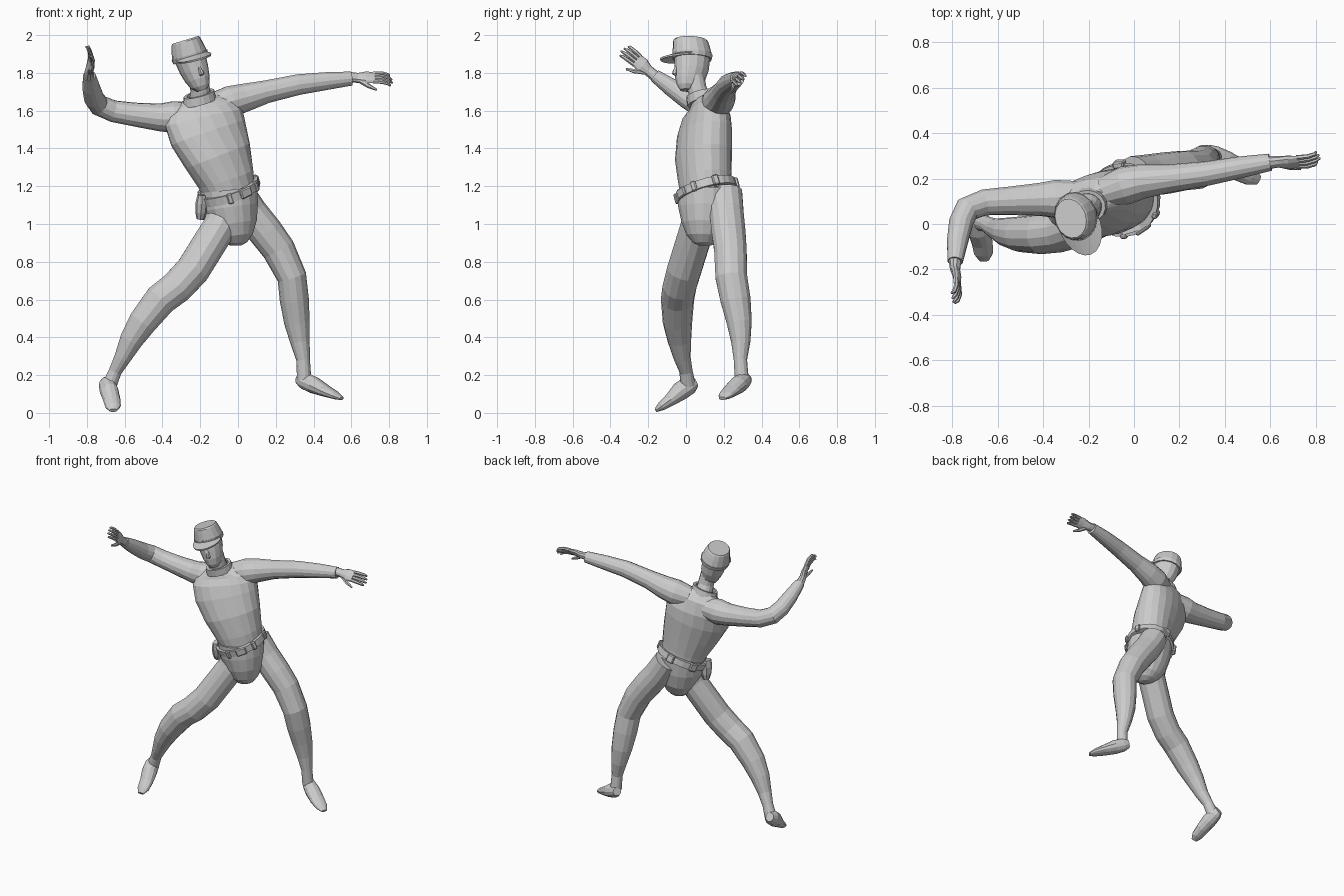
import bpy, bmesh
from math import sin, cos, pi, radians, copysign
from mathutils import Vector, Matrix


def tube(bm, rows, ref=(1, 0, 0), n=14, axis=None, closed=False, sq=1):
    """Loft elliptical rings; a row is x, y, z, half width[, half depth[, yaw]]. sq < 1 squares the section."""
    pts = [Vector(r[:3]) for r in rows]
    p = lambda v: copysign(abs(v) ** sq, v)
    rings = []
    for i, r in enumerate(rows):
        t = Vector(axis) if axis else pts[min(i + 1, len(pts) - 1)] - pts[max(i - 1, 0)]
        t.normalize()
        s = Vector(ref)
        if len(r) > 5:
            s = Vector((cos(radians(r[5])), sin(radians(r[5])), 0))
        s = (s - t * s.dot(t)).normalized()
        u = t.cross(s)
        a = r[3]
        b = r[4] if len(r) > 4 else a
        rings.append([bm.verts.new(pts[i] + s * a * p(cos(2 * pi * k / n)) + u * b * p(sin(2 * pi * k / n)))
                      for k in range(n)])
    pairs = list(zip(rings, rings[1:])) + ([(rings[-1], rings[0])] if closed else [])
    for lo, hi in pairs:
        for k in range(n):
            m = (k + 1) % n
            bm.faces.new((lo[k], lo[m], hi[m], hi[k]))
    if not closed:
        bm.faces.new(rings[0][::-1])
        bm.faces.new(rings[-1])


def finish(name, bm, mat=None):
    bmesh.ops.recalc_face_normals(bm, faces=bm.faces)
    me = bpy.data.meshes.new(name)
    bm.to_mesh(me)
    bm.free()
    ob = bpy.data.objects.new(name, me)
    bpy.context.collection.objects.link(ob)
    if mat:
        ob.matrix_world = mat
    return ob


def part(name, rows, mat=None, **kw):
    bm = bmesh.new()
    tube(bm, rows, **kw)
    return finish(name, bm, mat)


# Torso and hips
part("torso", [(-.045, .11, 1.16, .14, .13, 35), (-.065, .10, 1.24, .157, .132, 30),
               (-.108, .092, 1.36, .19, .134, 25), (-.158, .098, 1.48, .215, .126, 20),
               (-.18, .107, 1.56, .218, .112, 17), (-.192, .108, 1.62, .19, .088, 15),
               (-.2, .09, 1.665, .095, .06, 15)], n=20, sq=.92)
part("pelvis", [(-.05, .105, 1.18, .155, .15, 35), (-.04, .105, 1.09, .148, .147, 35),
                (-.025, .105, 1.00, .125, .13, 35), (-.015, .1, .935, .092, .1, 35),
                (-.012, .1, .9, .058, .065, 35), (-.012, .1, .885, .025, .03, 35)], n=18)

# Legs
part("right_leg", [(-.06, .09, 1.09, .09), (-.10, .06, .98, .092), (-.24, -.01, .755, .092),
                   (-.325, -.035, .665, .09), (-.41, -.045, .60, .088), (-.505, -.045, .48, .078),
                   (-.565, -.035, .385, .063), (-.612, -.02, .29, .045), (-.65, 0, .22, .035),
                   (-.68, .01, .15, .04)], ref=(0, 1, 0))
part("left_leg", [(.0, .2, 1.16, .09, .1), (.065, .215, 1.06, .092), (.145, .225, .96, .092),
                  (.215, .235, .865, .088), (.285, .24, .72, .078, .086), (.298, .262, .6, .077, .082),
                  (.312, .282, .48, .068, .068), (.328, .29, .377, .052), (.345, .288, .28, .036),
                  (.35, .295, .18, .038)], ref=(1, 0, 0))

# Feet, toes pointing down
part("right_foot", [(-.7, .05, .165, .028, .03), (-.693, .02, .15, .045, .05), (-.682, -.03, .115, .05, .05),
                    (-.668, -.085, .068, .046, .034), (-.662, -.13, .035, .042, .024),
                    (-.66, -.16, .013, .022, .01)], ref=(1, 0, 0), n=12)
part("left_foot", [(.32, .325, .18, .028, .028), (.35, .305, .17, .042, .045), (.40, .275, .148, .05, .046),
                   (.46, .24, .118, .05, .033), (.515, .21, .093, .042, .022),
                   (.55, .192, .076, .02, .009)], ref=(.5, .87, 0), n=12)

# Sleeves
part("right_arm", [(-.24, .12, 1.575, .07), (-.34, .11, 1.565, .085), (-.42, .108, 1.565, .073),
                   (-.55, .102, 1.58, .063), (-.66, .095, 1.597, .058), (-.735, .065, 1.628, .057),
                   (-.762, .005, 1.665, .054), (-.778, -.08, 1.725, .047), (-.787, -.165, 1.785, .034)],
     ref=(0, .5, .85))
part("left_arm", [(-.13, .14, 1.625, .07), (-.04, .17, 1.648, .085), (.04, .188, 1.67, .076),
                  (.15, .2, 1.70, .062), (.32, .222, 1.738, .054, .056), (.47, .25, 1.757, .048),
                  (.6, .272, 1.77, .038)], ref=(0, 1, 0))


# Hands: palm, four fingers, thumb
def hand(name, wrist, d, w, bend, k0=1):
    d, w, o = Vector(d).normalized(), Vector(w), Vector(wrist)
    w = (w - d * w.dot(d)).normalized()
    nrm = d.cross(w) * bend
    bm = bmesh.new()
    at = lambda l, s, h=0: tuple(o + d * l * k0 + w * s + nrm * h)
    tube(bm, [at(-.03, 0) + (.03, .028), at(.02, 0) + (.029, .022), at(.06, 0, .008) + (.04, .018),
              at(.105, 0, .01) + (.038, .012)], ref=w, n=10)
    for k in range(4):
        s = -.028 + .019 * k
        e = .2 - .012 * abs(k - 1.3)
        tube(bm, [at(.095, s, .01) + (.011,), at(.14, s * 1.1, .012) + (.0105,),
                  at(.175, s * 1.15, .002) + (.009,), at(e, s * 1.15, -.012) + (.005,)], ref=w, n=6)
    tube(bm, [at(.03, -.02) + (.014,), at(.075, -.05, -.006) + (.012,),
              at(.115, -.068, -.012) + (.006,)], ref=nrm, n=6)
    finish(name, bm)


hand("right_hand", (-.788, -.185, 1.80), (.01, -.77, .64), (-.25, .64, .77), -1)
hand("left_hand", (.615, .272, 1.775), (1, .08, -.06), (0, .68, .73), 1, 1.05)

# Neck and collar
part("neck", [(-.2, .09, 1.64, .06), (-.2, .06, 1.71, .052), (-.213, .045, 1.78, .053)])
part("collar", [(-.203, .085, 1.645, .092, .08, 18), (-.207, .075, 1.69, .085, .075, 18),
                (-.207, .075, 1.69, .068, .06, 18), (-.203, .085, 1.645, .07, .06, 18)],
     axis=(-.25, -.25, 1), closed=True, n=16)

# Head group: tilted to the side and turned
H = Matrix.Translation((-.2, .03, 1.71)) @ Matrix.Rotation(radians(-17), 4, 'Y') @ Matrix.Rotation(radians(20), 4, 'Z')
UP = (0, 0, 1)
part("head", [(0, -.03, -.005, .028, .035), (0, -.018, .02, .05, .062), (0, -.008, .06, .064, .082),
              (0, 0, .11, .075, .092), (0, .003, .17, .082, .096), (0, .003, .21, .08, .09)], H, axis=UP)
part("nose", [(0, -.083, .125, .007, .008), (0, -.093, .095, .011, .014), (0, -.095, .078, .014, .015),
              (0, -.085, .07, .009, .008)], H, axis=UP, n=6)
part("cap", [(0, .003, .172, .091, .104), (0, .003, .195, .094, .106), (0, -.002, .24, .084, .1),
             (0, -.006, .268, .076, .095), (0, -.006, .276, .07, .088)], H, axis=UP, n=16)
part("cap_band", [(0, .003, .17, .093, .105), (0, .003, .194, .098, .11), (0, .003, .194, .088, .1),
                  (0, .003, .17, .086, .098)], H, axis=UP, n=16, closed=True)

# Cap visor: crescent sloping down at the front
bm = bmesh.new()
N = 12
grid = []
for i in range(N + 1):
    a = radians(-90 - 80 + 160 * i / N)
    reach = sin(pi * i / N) ** .6
    grid.append([bm.verts.new((cos(a) * (.09 + f * .03 * reach), .003 + sin(a) * (.101 + f * .075 * reach),
                               .187 - f * .026 * reach)) for f in (0, .55, 1.03)])
for p, q in zip(grid, grid[1:]):
    for j in range(2):
        bm.faces.new((p[j], q[j], q[j + 1], p[j + 1]))
bmesh.ops.remove_doubles(bm, verts=bm.verts, dist=.0005)
visor = finish("cap_visor", bm, H)
visor.modifiers.new("thickness", 'SOLIDIFY').thickness = .01

# Belt with buckle and pouches, in the tilted waist frame
zax = Vector((-.3, -.28, 1)).normalized()
xax = Vector((cos(radians(35)), sin(radians(35)), 0))
xax = (xax - zax * xax.dot(zax)).normalized()
yax = zax.cross(xax)
B = Matrix.Translation((-.05, .107, 1.175)) @ Matrix((xax, yax, zax)).transposed().to_4x4()
part("belt", [(0, 0, -.022, .17, .162), (0, 0, .022, .17, .162), (0, 0, .022, .14, .132),
              (0, 0, -.022, .14, .132)], B, axis=UP, n=24, closed=True)
for name, deg, size in [("buckle", -90, (.018, .07, .05)), ("front_pouch_1", -122, (.022, .03, .055)),
                        ("front_pouch_2", -58, (.022, .03, .055)), ("side_pouch", -15, (.022, .035, .055)),
                        ("back_pouch_1", 60, (.03, .05, .055)), ("back_pouch_2", 115, (.03, .05, .055))]:
    bm = bmesh.new()
    bmesh.ops.create_cube(bm, size=1, matrix=Matrix.Diagonal((*size, 1)))
    bmesh.ops.bevel(bm, geom=bm.edges[:], offset=.006, segments=1, affect='EDGES')
    a = radians(deg)
    finish(name, bm, B @ Matrix.Translation((cos(a) * .168, sin(a) * .16, 0)) @ Matrix.Rotation(a, 4, 'Z'))

# Holster hanging at the right hip
part("holster", [(-.19, .04, 1.155, .024, .045), (-.192, .045, 1.11, .034, .048), (-.196, .05, 1.06, .03, .038),
                 (-.2, .055, 1.025, .02, .022)], n=8)
